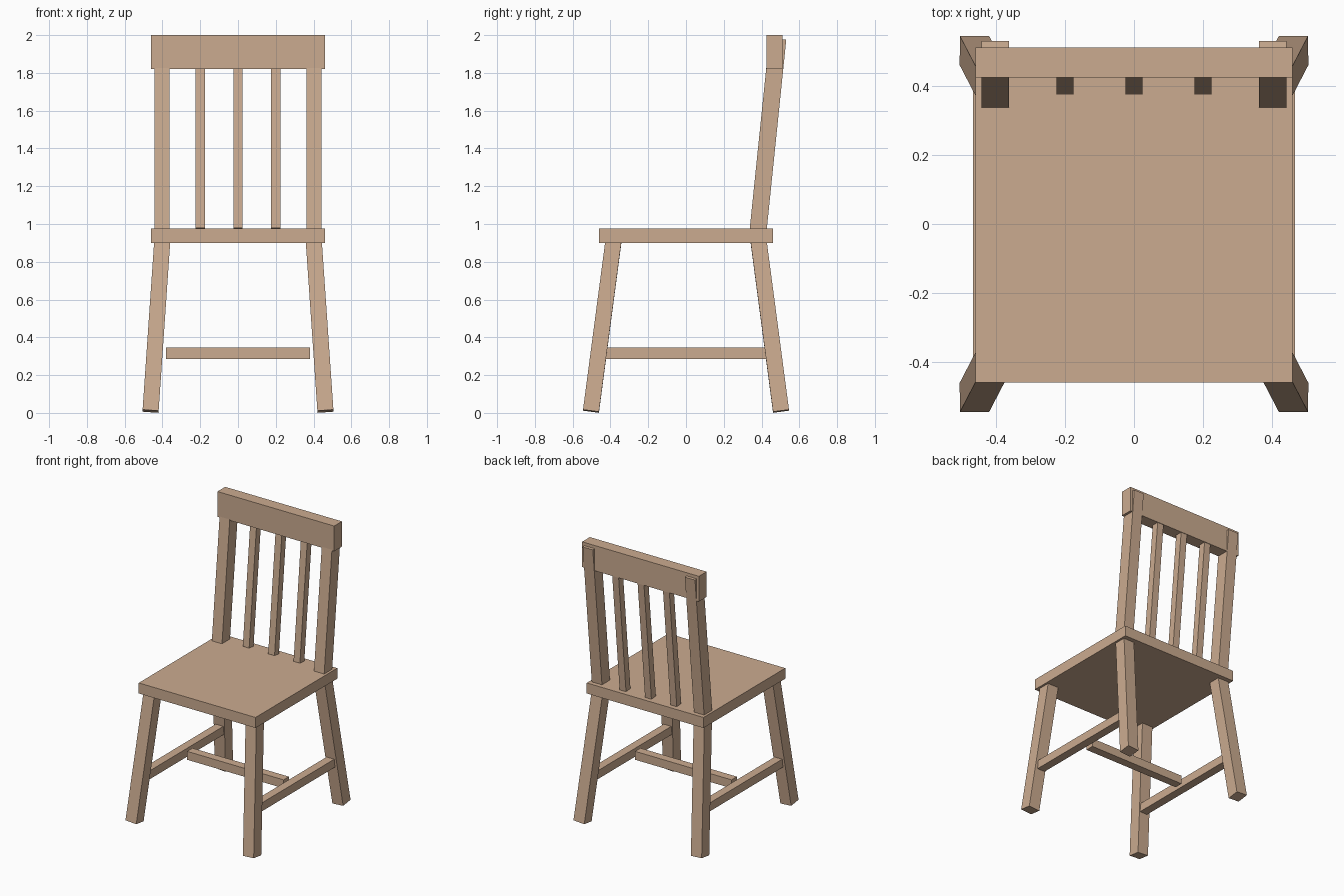
import bpy, math
from mathutils import Vector, Euler, Matrix

if "Cube" in bpy.data.objects:
    bpy.data.objects.remove(bpy.data.objects["Cube"])

wood = bpy.data.materials.new("tan wood")
wood.diffuse_color = (0.60, 0.41, 0.28, 1)
wood.use_nodes = True
wood.node_tree.nodes["Principled BSDF"].inputs["Base Color"].default_value = wood.diffuse_color


def beam(name, p, q, wx, wy):
    """Square-ended beam from p to q with cross-section wx by wy."""
    p, q = Vector(p), Vector(q)
    d = q - p
    n = d.normalized()
    rot = Euler((-math.asin(n.y), math.atan2(n.x, n.z), 0)).to_matrix().to_4x4()
    bpy.ops.mesh.primitive_cube_add(size=1)
    ob = bpy.context.object
    ob.name = name
    ob.data.transform(rot @ Matrix.Diagonal((wx, wy, d.length, 1)))
    ob.location = (p + q) / 2
    ob.data.materials.append(wood)


def box(name, lo, hi):
    """Axis-aligned box between two corners."""
    lo, hi = Vector(lo), Vector(hi)
    bpy.ops.mesh.primitive_cube_add(size=1, location=(lo + hi) / 2)
    ob = bpy.context.object
    ob.name = name
    ob.data.transform(Matrix.Diagonal((*(hi - lo), 1)))
    ob.data.materials.append(wood)


# seat and top rail of the back
box("seat", (-0.46, -0.46, 0.90), (0.46, 0.46, 0.975))
box("top_rail", (-0.46, 0.425, 1.82), (0.46, 0.512, 2.0))

for s, side in ((-1, "left"), (1, "right")):
    # splayed legs
    for t, end in ((-1, "front"), (1, "back")):
        beam(f"{end}_leg_{side}", (s * 0.463, t * 0.503, 0.009),
             (s * 0.399, t * 0.380, 0.94), 0.085, 0.085)
    # leaning back post
    beam(f"back_post_{side}", (s * 0.4025, 0.379, 0.94),
         (s * 0.4025, 0.486, 1.98), 0.08, 0.09)
    # stretcher between front and back leg
    box(f"side_stretcher_{side}", (s * 0.437 - 0.03, -0.44, 0.285),
        (s * 0.437 + 0.03, 0.44, 0.345))

# cross stretcher under the seat
box("cross_stretcher", (-0.38, -0.03, 0.285), (0.38, 0.03, 0.345))

# leaning spindles of the back
for i in (-1, 0, 1):
    beam(f"spindle_{i + 2}", (i * 0.2, 0.40, 0.977), (i * 0.2, 0.484, 1.825), 0.05, 0.05)
